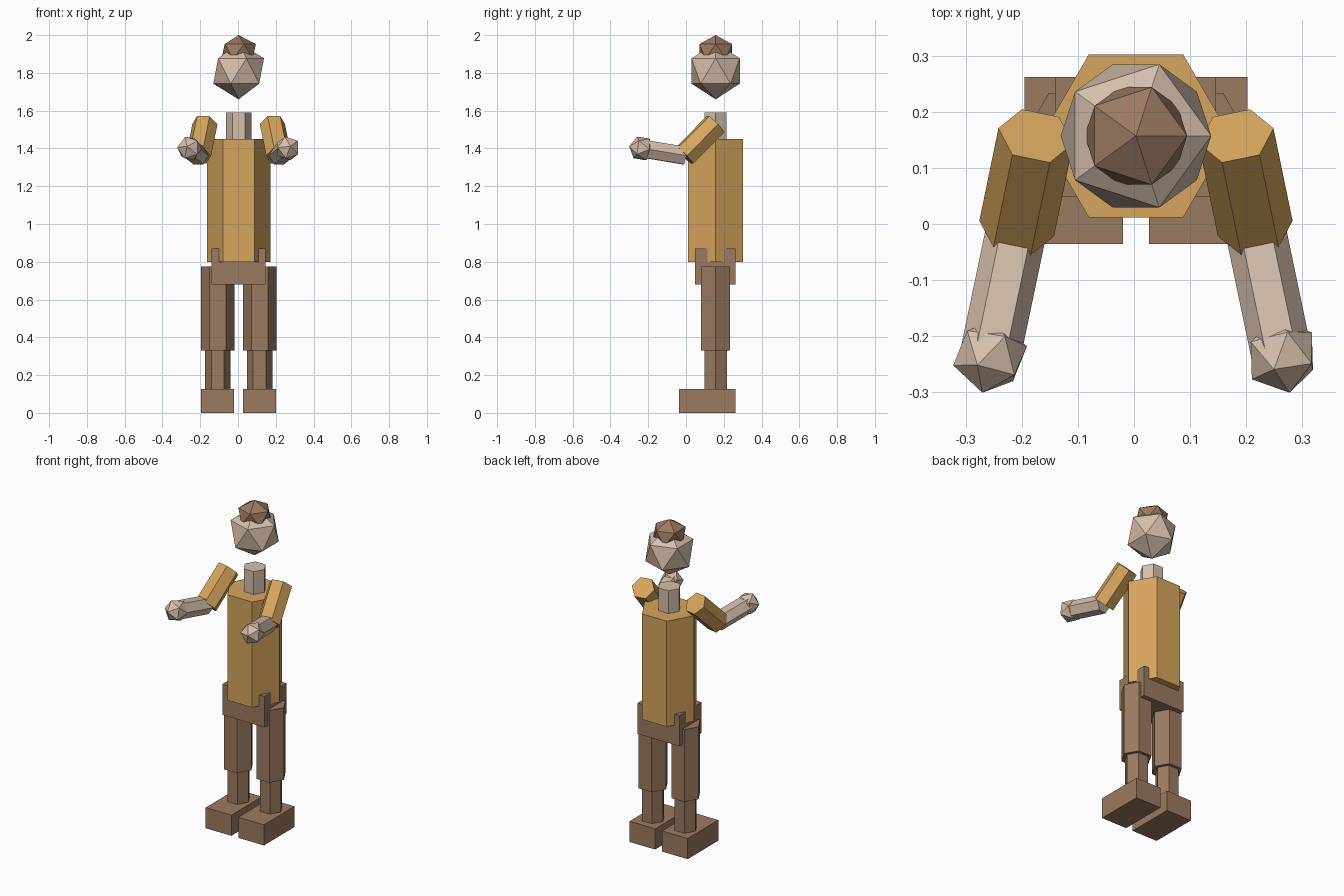
import bpy, bmesh, math
from mathutils import Vector, Matrix

cube = bpy.data.objects.get("Cube")
if cube:
    bpy.data.objects.remove(cube, do_unlink=True)


def material(name, rgb):
    mat = bpy.data.materials.new(name)
    mat.use_nodes = True
    mat.diffuse_color = (*rgb, 1)
    mat.node_tree.nodes["Principled BSDF"].inputs["Base Color"].default_value = (*rgb, 1)
    return mat


OCHRE = material("ochre_cloth", (0.67, 0.38, 0.11))
SKIN = material("pale_skin", (0.67, 0.52, 0.41))
BROWN = material("brown_leather", (0.33, 0.195, 0.12))

CX, CY = 0.0035, 0.157  # body axis


def finish(name, bm, mat, matrix=None):
    if matrix:
        bm.transform(matrix)
    bmesh.ops.recalc_face_normals(bm, faces=bm.faces[:])
    mesh = bpy.data.meshes.new(name)
    bm.to_mesh(mesh)
    bm.free()
    mesh.materials.append(mat)
    obj = bpy.data.objects.new(name, mesh)
    bpy.context.collection.objects.link(obj)
    return obj


def frame(start, end):
    """Local z runs from end back to start, local x stays level."""
    z = (start - end).normalized()
    x = Vector((1, 0, 0))
    if abs(z.z) < 0.99:
        x = z.cross(Vector((0, 0, 1))).normalized()
    y = z.cross(x)
    return Matrix((x, y, z)).transposed().to_4x4()


def hex_prism(name, start, end, radius, mat):
    start, end = Vector(start), Vector(end)
    bm = bmesh.new()
    ring = [bm.verts.new((radius * math.cos(i * math.pi / 3),
                          radius * math.sin(i * math.pi / 3), 0)) for i in range(6)]
    base = bm.faces.new(ring)
    ext = bmesh.ops.extrude_face_region(bm, geom=[base], use_keep_orig=True)
    top = [v for v in ext["geom"] if isinstance(v, bmesh.types.BMVert)]
    bmesh.ops.translate(bm, verts=top, vec=(0, 0, (start - end).length))
    return finish(name, bm, mat, Matrix.Translation(end) @ frame(start, end))


def box(name, low, high, mat):
    low, high = Vector(low), Vector(high)
    bm = bmesh.new()
    bmesh.ops.create_cube(bm, size=1)
    size = high - low
    return finish(name, bm, mat, Matrix.Translation((low + high) / 2) @ Matrix.Diagonal((*size, 1)))


def ball(name, center, radii, mat, turn=None):
    bm = bmesh.new()
    bmesh.ops.create_icosphere(bm, subdivisions=1, radius=1)
    shape = (turn or Matrix()) @ Matrix.Diagonal((*radii, 1))
    return finish(name, bm, mat, Matrix.Translation(center) @ shape)


# Head, hair, neck and trunk
ball("head", (CX, CY, 1.81), (0.15, 0.15, 0.15), SKIN)
ball("hair", (CX, CY, 1.914), (0.102, 0.102, 0.086), BROWN)
hex_prism("neck", (CX, CY, 1.59), (CX, CY, 1.44), 0.067, SKIN)
hex_prism("torso", (CX, CY, 1.45), (CX, CY, 0.80), 0.168, OCHRE)
box("pelvis", (CX - 0.143, 0.048, 0.68), (CX + 0.143, 0.262, 0.87), BROWN)

# Limbs on both sides
for side, s in (("left", 1), ("right", -1)):
    leg = CX + s * 0.111
    hex_prism(side + "_thigh", (leg, CY, 0.775), (leg, CY, 0.33), 0.0885, BROWN)
    hex_prism(side + "_calf", (leg, CY, 0.34), (leg, CY, 0.12), 0.068, BROWN)
    box(side + "_boot", (leg - 0.0875, -0.036, 0), (leg + 0.0875, 0.262, 0.127), BROWN)

    shoulder = Vector((CX + s * 0.1785, CY, 1.529))
    elbow = Vector((CX + s * 0.2125, -0.008, 1.362))
    wrist = Vector((CX + s * 0.26, -0.235, 1.40))
    hex_prism(side + "_upper_arm", shoulder, elbow, 0.068, OCHRE)
    hex_prism(side + "_forearm", elbow, wrist, 0.054, SKIN)
    ball(side + "_hand", wrist, (0.068, 0.068, 0.068), SKIN, frame(elbow, wrist))
